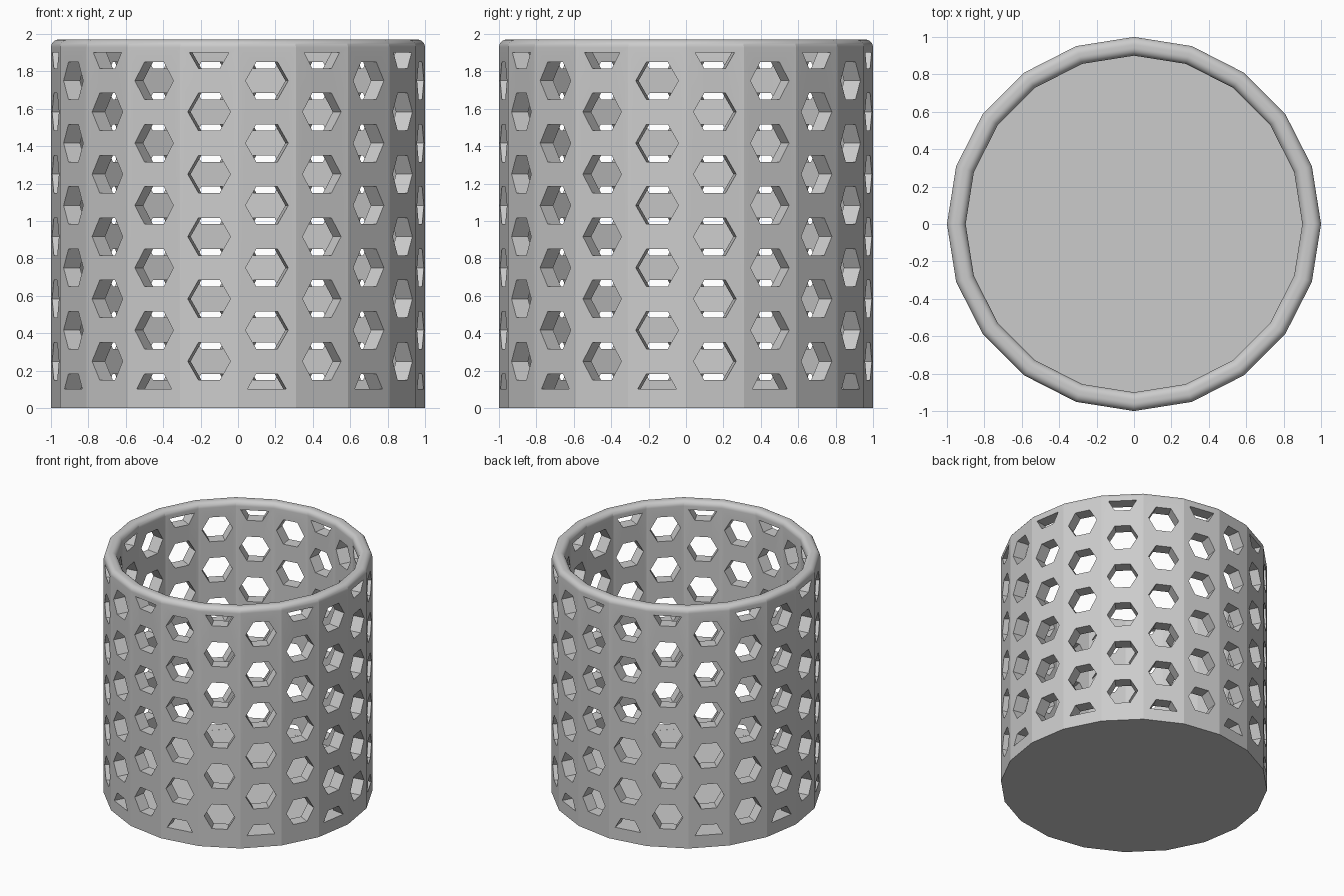
import bpy, bmesh, math
from mathutils import Vector

SIDES = 20
STEP = 2 * math.pi / SIDES
OUTER, INNER, TOP, FLOOR = 1.0, 0.9, 1.97, 0.1
ROUND = 0.042                    # rim edge radius
APOTHEM = 0.1                    # half height of a hexagonal hole
PITCH = 1 / 3                    # vertical spacing of holes
HOLE_LOW, HOLE_HIGH = FLOOR + 0.0005, 1.9

cube = bpy.data.objects.get("Cube")
if cube:
    bpy.data.objects.remove(cube, do_unlink=True)

grey = bpy.data.materials.new("light_grey")
grey.use_nodes = True
grey.diffuse_color = (0.6, 0.6, 0.6, 1)
grey.node_tree.nodes["Principled BSDF"].inputs["Base Color"].default_value = (0.6, 0.6, 0.6, 1)


def make_object(name, bm):
    bmesh.ops.recalc_face_normals(bm, faces=bm.faces)
    mesh = bpy.data.meshes.new(name)
    bm.to_mesh(mesh)
    bm.free()
    mesh.materials.append(grey)
    obj = bpy.data.objects.new(name, mesh)
    bpy.context.collection.objects.link(obj)
    return obj


def loft(bm, loops):
    """Skin a run of vertex loops and cap both ends."""
    rings = [[bm.verts.new(p) for p in loop] for loop in loops]
    for a, b in zip(rings, rings[1:]):
        for i in range(len(a)):
            j = (i + 1) % len(a)
            bm.faces.new((a[i], a[j], b[j], b[i]))
    bm.faces.new(rings[0])
    bm.faces.new(rings[-1])


# Cup profile: outer wall, rounded rim, inner wall, floor
profile = [(OUTER, 0)]
for centre, start in ((OUTER - ROUND, 0), (INNER + ROUND, math.pi / 2)):
    for k in range(9):
        t = start + k * math.pi / 16
        profile.append((centre + ROUND * math.cos(t), TOP - ROUND + ROUND * math.sin(t)))
profile.append((INNER, FLOOR))

bm = bmesh.new()
loft(bm, [[(r * math.cos(i * STEP), r * math.sin(i * STEP), z) for i in range(SIDES)]
          for r, z in profile])
basket = make_object("basket", bm)


def hole_outline(centre):
    """Hexagon with flat top and bottom, trimmed to the perforated band."""
    low = max(centre - APOTHEM, HOLE_LOW)
    high = min(centre + APOTHEM, HOLE_HIGH)
    levels = [low] + ([centre] if low < centre < high else []) + [high]
    right = [((2 * APOTHEM - abs(z - centre)) / math.sqrt(3), z) for z in levels]
    return right + [(-w, z) for w, z in reversed(right)]


# One column of holes per side, alternate columns shifted by half a pitch
bm = bmesh.new()
for side in range(SIDES):
    angle = (side + 0.5) * STEP
    normal = Vector((math.cos(angle), math.sin(angle), 0))
    along = Vector((-normal.y, normal.x, 0))
    first = PITCH / 4 if side % 2 else PITCH * 3 / 4
    for row in range(6):
        outline = hole_outline(first + row * PITCH)
        loft(bm, [[normal * depth + along * w + Vector((0, 0, z)) for w, z in outline]
                  for depth in (0.82, 1.1)])
cutter = make_object("hole_cutter", bm)
cutter.hide_render = True

# Cut the holes and bake the result
cut = basket.modifiers.new("holes", "BOOLEAN")
cut.operation = "DIFFERENCE"
cut.solver = "EXACT"
cut.object = cutter
graph = bpy.context.evaluated_depsgraph_get()
baked = bpy.data.meshes.new_from_object(basket.evaluated_get(graph))
basket.modifiers.clear()
basket.data = baked
bpy.data.objects.remove(cutter, do_unlink=True)

# Rounded rim shades smooth, the sides stay faceted
for obj in bpy.context.selected_objects:
    obj.select_set(False)
basket.select_set(True)
bpy.context.view_layer.objects.active = basket
bpy.ops.object.shade_smooth_by_angle(angle=math.radians(14))
